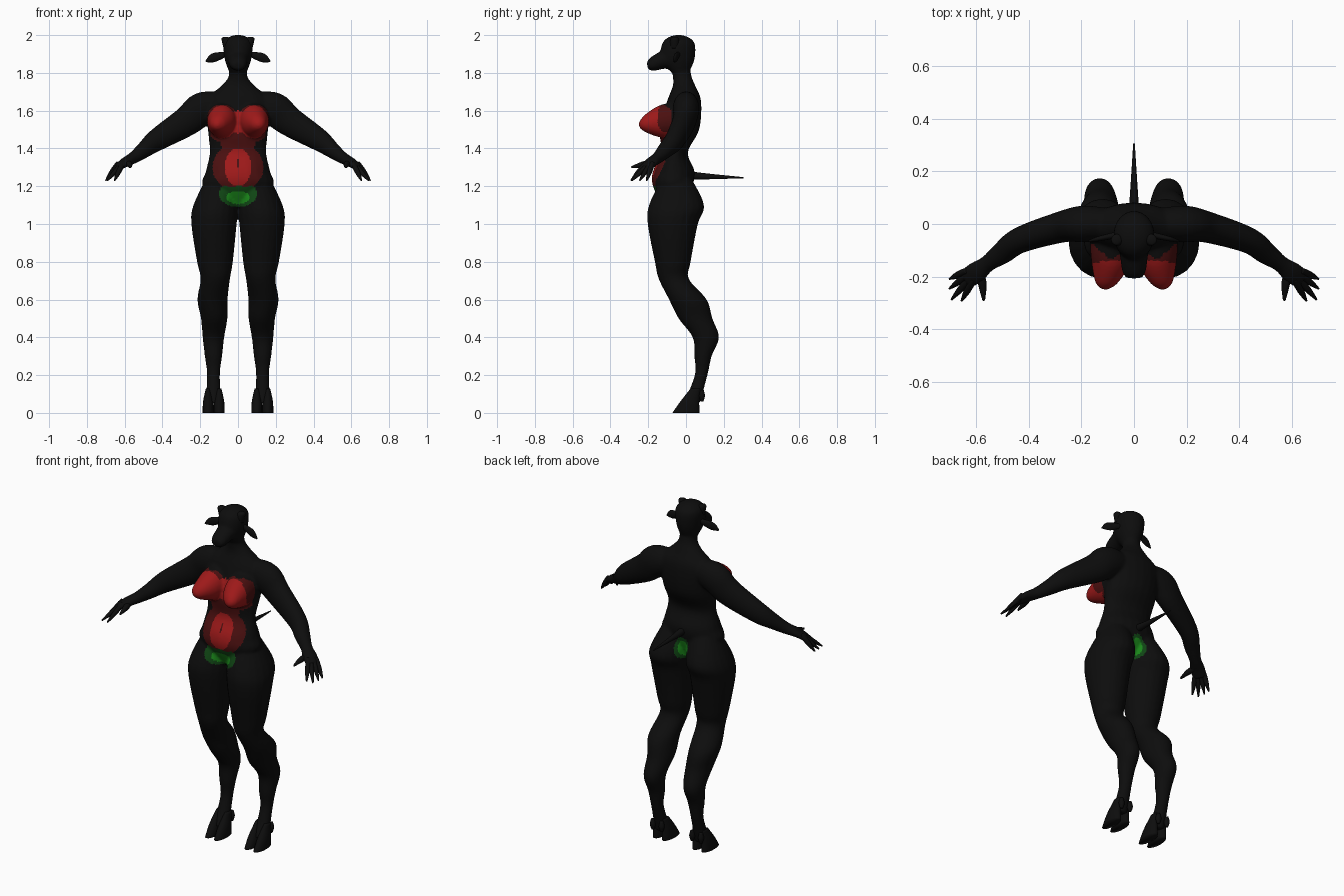
import bpy, bmesh, math
from mathutils import Vector

cube = bpy.data.objects.get("Cube")
if cube:
    bpy.data.objects.remove(cube)


def material(name, red, green, blue):
    mat = bpy.data.materials.new(name)
    mat.use_nodes = True
    mat.diffuse_color = (red, green, blue, 1)
    shader = mat.node_tree.nodes["Principled BSDF"]
    shader.inputs["Base Color"].default_value = mat.diffuse_color
    return mat


BLACK, RED, DARK_RED, GREEN, DARK_GREEN = range(5)
MATERIALS = [material("charcoal black", .004, .004, .004),
             material("bright red", .34, .01, .01),
             material("dark red", .07, .005, .005),
             material("bright green", .01, .24, .01),
             material("dark green", .005, .06, .007)]


def catmull_rom(before, start, end, after, t):
    return start + t / 2 * (end - before + t * (
        2 * before - 5 * start + 4 * end - after
        + t * (3 * (start - end) + after - before)))


def smooth_rows(rows, steps=5):
    """Fill a short list of rows with a flowing curve through all of them."""
    padded = [rows[0], *rows, rows[-1]]
    filled = []
    for group in zip(padded, padded[1:], padded[2:], padded[3:]):
        for step in range(steps):
            filled.append([catmull_rom(*values, step / steps) for values in zip(*group)])
    return filled + [rows[-1]]


def loft(bm, rows, tilt=False, sides=20):
    """Closed tube through rows of x, y, z, radius and an optional second radius."""
    path = smooth_rows([(*row, row[-1])[:5] for row in rows])
    centres = [Vector(row[:3]) for row in path]
    last = len(path) - 1
    rings = []
    for i, centre in enumerate(centres):
        across, along = Vector((1, 0, 0)), Vector((0, 1, 0))
        if tilt:
            tangent = (centres[min(i + 1, last)] - centres[max(i - 1, 0)]).normalized()
            across = tangent.cross(Vector((0, 0, 1))).normalized()
            along = across.cross(tangent)
        ring = []
        for side in range(sides):
            angle = math.tau * side / sides
            offset = across * path[i][3] * math.cos(angle) + along * path[i][4] * math.sin(angle)
            ring.append(bm.verts.new(centre + offset))
        rings.append(ring)
    for lower, upper in zip(rings, rings[1:]):
        for side in range(sides):
            bm.faces.new((lower[side - 1], lower[side], upper[side], upper[side - 1]))
    bm.faces.new(rings[0])
    bm.faces.new(rings[-1])


def central(bm, rows, **options):
    loft(bm, [(0, *row) for row in rows], **options)


def pair(bm, rows, **options):
    loft(bm, rows, **options)
    loft(bm, [(-x, *rest) for x, *rest in rows], **options)


def finish(bm, name):
    bmesh.ops.recalc_face_normals(bm, faces=bm.faces)
    mesh = bpy.data.meshes.new(name)
    bm.to_mesh(mesh)
    bm.free()
    for mat in MATERIALS:
        mesh.materials.append(mat)
    mesh.shade_smooth()
    part = bpy.data.objects.new(name, mesh)
    bpy.context.collection.objects.link(part)
    return part


# Torso and neck
bm = bmesh.new()
central(bm, [(-.06, 1.09, .05, .06), (-.07, 1.2, .185, .105), (-.065, 1.28, .17, .11),
             (-.06, 1.38, .15, .07), (-.035, 1.5, .16, .105), (-.01, 1.65, .17, .09),
             (-.01, 1.73, .09, .06), (-.02, 1.78, .05, .05), (-.03, 1.84, .05, .05)])

# Skull and muzzle
central(bm, [(-.03, 1.8, .045), (-.045, 1.87, .07, .09), (-.04, 1.95, .077, .088),
             (-.04, 1.985, .055, .06), (-.04, 2, .02)])
central(bm, [(-.06, 1.885, .064, .06), (-.13, 1.865, .052, .046),
             (-.18, 1.845, .045, .036), (-.205, 1.84, .03, .02)], tilt=True)

# Legs with raised heels
pair(bm, [(.09, -.05, 1.24, .08), (.118, -.05, 1.1, .118, .146), (.127, -.07, 1, .12, .133),
          (.122, -.07, .8, .095), (.12, -.065, .71, .078, .08), (.135, .01, .6, .08, .1),
          (.126, .05, .5, .07, .09), (.13, .105, .4, .057, .07), (.13, .09, .3, .046),
          (.13, .08, .2, .034), (.13, .03, .05, .043)])

# Arms and palms
pair(bm, [(.1, 0, 1.63, .06, .07), (.19, 0, 1.61, .07, .088), (.27, -.01, 1.545, .06, .08),
          (.43, -.06, 1.445, .05, .06), (.5, -.11, 1.39, .043), (.555, -.15, 1.35, .032),
          (.6, -.185, 1.325, .042, .024), (.64, -.21, 1.295, .038, .017)], tilt=True)

# Chest forms
pair(bm, [(.08, -.05, 1.555, .085, .095), (.09, -.14, 1.54, .075, .084),
          (.108, -.22, 1.53, .043), (.112, -.248, 1.53, .014)], tilt=True)
body = finish(bm, "body")

# Fuse the body into one smooth skin
fuse = body.modifiers.new("fuse", 'REMESH')
fuse.mode = 'VOXEL'
fuse.voxel_size = .008
soften = body.modifiers.new("soften", 'SMOOTH')
soften.iterations = 5
evaluated = body.evaluated_get(bpy.context.evaluated_depsgraph_get())
skin = bpy.data.meshes.new_from_object(evaluated)
body.modifiers.clear()
body.data = skin
skin.shade_smooth()


def skin_colour(centre, normal):
    x, y, z = abs(centre.x), centre.y, centre.z

    def inside(middle_x, middle_z, half_width, half_height):
        return math.hypot((x - middle_x) / half_width, (z - middle_z) / half_height) < 1

    # Strip below the tail
    if y > 0 and normal.y > -.2 and inside(0, 1.15, .045, .07):
        return GREEN if inside(0, 1.15, .03, .05) else DARK_GREEN
    if y > -.075 or normal.y > .25 or x > .175:
        return BLACK
    # Lower front patch
    if inside(0, 1.14, .06, .035):
        return GREEN
    if inside(0, 1.16, .1, .07) and z < 1.2:
        return DARK_GREEN
    # Belly with navel, then chest
    if inside(0, 1.32, .007, .025):
        return DARK_RED
    if inside(0, 1.3, .07, .1) or inside(.085, 1.54, .075, .087) or inside(0, 1.54, .06, .06):
        return RED
    if inside(0, 1.3, .135, .125) or inside(0, 1.43, .09, .1):
        return DARK_RED
    return DARK_RED if inside(.085, 1.535, .09, .1) and z < 1.63 else BLACK


for face in skin.polygons:
    face.material_index = skin_colour(face.center, face.normal)

# Fingers fanned from the knuckles, and thumbs
bm = bmesh.new()
for finger, length in enumerate((.055, .075, .095, .07)):
    knuckle = Vector((.65, -.185, 1.3)) + finger * Vector((-.01, -.015, 0))
    angle = -math.radians(25 + 12 * finger)
    reach = Vector((length * math.cos(angle), length * math.sin(angle), -.07))
    pair(bm, [(*(knuckle - reach / 3), .012), (*knuckle, .014),
              (*(knuckle + reach / 2), .012), (*(knuckle + reach), .004)], tilt=True, sides=10)
pair(bm, [(.585, -.18, 1.325, .015), (.575, -.23, 1.315, .016),
          (.57, -.29, 1.3, .005)], tilt=True, sides=10)
finish(bm, "fingers")

# Drooping ears
bm = bmesh.new()
pair(bm, [(.06, -.04, 1.9, .012), (.13, -.055, 1.88, .01, .024),
          (.17, -.065, 1.86, .004)], tilt=True, sides=12)
finish(bm, "ears")

# Horn stubs
bm = bmesh.new()
pair(bm, [(.05, -.06, 1.93, .026), (.065, -.06, 1.98, .022), (.065, -.06, 1.99, .01)], sides=12)
finish(bm, "horns")

# Tail
bm = bmesh.new()
central(bm, [(-.02, 1.265, .03), (.05, 1.255, .02), (.305, 1.245, .003)], tilt=True, sides=12)
finish(bm, "tail")

# Cloven hooves with dewclaws
bm = bmesh.new()
for toe_x in (.1, .158):
    pair(bm, [(toe_x, 0, 0, .029, .072), (toe_x, .02, .06, .027, .05),
              (toe_x, .05, .13, .012, .025)], sides=16)
    pair(bm, [(toe_x, .085, .06, .008), (toe_x, .085, .09, .016),
              (toe_x, .085, .12, .01)], sides=10)
finish(bm, "hooves")
